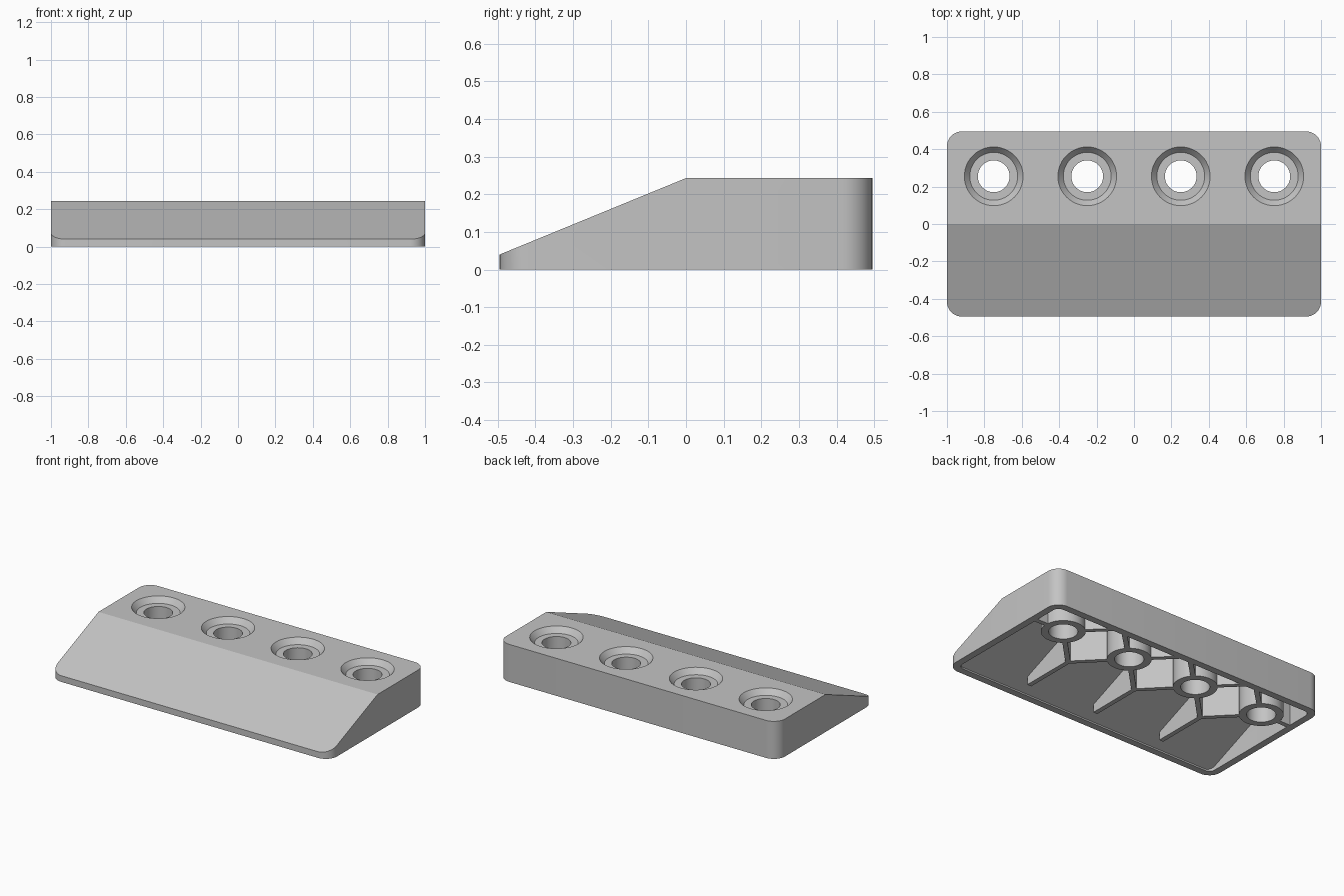
import bpy, bmesh, math
from mathutils import Vector

if "Cube" in bpy.data.objects:
    bpy.data.objects.remove(bpy.data.objects["Cube"])

grey = bpy.data.materials.new("light_grey")
grey.diffuse_color = (0.55, 0.55, 0.55, 1)
grey.use_nodes = True
grey.node_tree.nodes["Principled BSDF"].inputs["Base Color"].default_value = grey.diffuse_color


def prism(name, pts, axis):
    """Extrude a closed outline (3D points) along a vector."""
    bm = bmesh.new()
    face = bm.faces.new([bm.verts.new(p) for p in pts])
    res = bmesh.ops.extrude_face_region(bm, geom=[face])
    moved = [g for g in res["geom"] if isinstance(g, bmesh.types.BMVert)]
    bmesh.ops.translate(bm, verts=moved, vec=axis)
    bmesh.ops.recalc_face_normals(bm, faces=bm.faces)
    me = bpy.data.meshes.new(name)
    bm.to_mesh(me)
    bm.free()
    ob = bpy.data.objects.new(name, me)
    bpy.context.collection.objects.link(ob)
    me.materials.append(grey)
    return ob


def rounded_block(name, hx, hy, r, z0, z1, seg=10):
    pts = []
    for i, (sx, sy) in enumerate([(1, 1), (-1, 1), (-1, -1), (1, -1)]):
        for k in range(seg + 1):
            a = math.pi / 2 * (i + k / seg)
            pts.append((sx * (hx - r) + r * math.cos(a),
                        sy * (hy - r) + r * math.sin(a), z0))
    return prism(name, pts, (0, 0, z1 - z0))


def wedge(name, profile):
    return prism(name, [(-1.2, y, z) for y, z in profile], (2.4, 0, 0))


def cone(name, x, y, z0, z1, r0, r1, n=48):
    bm = bmesh.new()
    bmesh.ops.create_cone(bm, cap_ends=True, segments=n, radius1=r0, radius2=r1, depth=z1 - z0)
    bmesh.ops.translate(bm, verts=bm.verts, vec=(x, y, (z0 + z1) / 2))
    me = bpy.data.meshes.new(name)
    bm.to_mesh(me)
    bm.free()
    ob = bpy.data.objects.new(name, me)
    bpy.context.collection.objects.link(ob)
    me.materials.append(grey)
    return ob


def rib(a, b, t=0.03):
    a, b = Vector(a), Vector(b)
    d = (b - a).normalized()
    n = Vector((-d.y, d.x)) * t / 2
    pts = [(p.x, p.y, -0.1) for p in (a + n, b + n, b - n, a - n)]
    return prism("rib", pts, (0, 0, 0.5))


def boolean(ob, other, op):
    bpy.context.view_layer.objects.active = ob
    m = ob.modifiers.new("cut", 'BOOLEAN')
    m.operation, m.object, m.solver = op, other, 'EXACT'
    bpy.ops.object.modifier_apply(modifier=m.name)
    bpy.data.objects.remove(other)


H, HY, BY = 0.243, 0.495, 0.255
HOLES = (-0.75, -0.25, 0.25, 0.75)

# outer shell: rounded plate trimmed by the sloped profile
body = rounded_block("sloped_block", 1.0, HY, 0.08, 0, 0.4)
boolean(body, wedge("outer_profile", [(-0.7, -0.1), (-0.7, 0.04 - 0.205 * 0.41), (0, H),
                                      (0.7, H), (0.7, -0.1)]), 'INTERSECT')

# hollow underside
cavity = rounded_block("cavity", 0.955, HY - 0.045, 0.04, -0.03, 0.4)
boolean(cavity, wedge("inner_profile", [(-0.6, -0.1), (-0.6, 0.1945 - 0.246), (0.009, 0.198),
                                        (0.7, 0.198), (0.7, -0.1)]), 'INTERSECT')

# bosses and ribs left standing inside the hollow
for x in HOLES:
    boolean(cavity, cone("boss", x, BY, -0.1, 0.4, 0.13, 0.13), 'DIFFERENCE')
for x in (-0.5, 0, 0.5):
    boolean(cavity, rib((x, 0.01), (x, -0.35)), 'DIFFERENCE')
    for s in (-1, 1):
        for y in (0.0, 0.5):
            boolean(cavity, rib((x, y), (x + s * 0.25, BY)), 'DIFFERENCE')
for s in (-1, 1):
    boolean(cavity, rib((s * 0.75, BY), (s * 1.1, BY)), 'DIFFERENCE')
boolean(body, cavity, 'DIFFERENCE')

# stepped through holes with a conical mouth
for x in HOLES:
    boolean(body, cone("mouth", x, BY, H - 0.035, H + 0.035, 0.128, 0.186), 'DIFFERENCE')
    boolean(body, cone("hole", x, BY, -0.1, 0.4, 0.085, 0.085), 'DIFFERENCE')

body.select_set(True)
bpy.context.view_layer.objects.active = body
bpy.ops.object.shade_smooth_by_angle(angle=math.radians(20))
